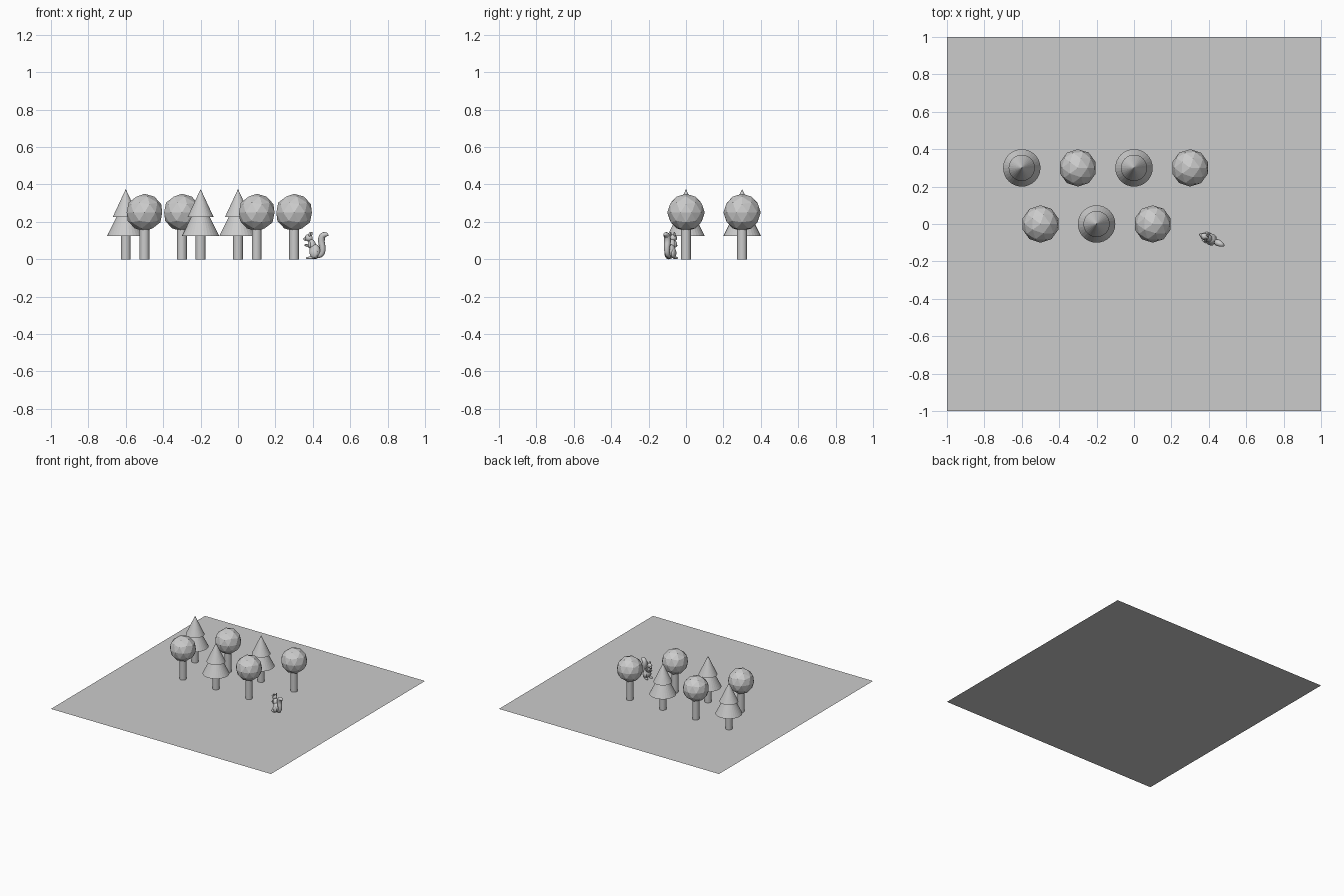
import bpy
from math import radians
from mathutils import Matrix, Vector, Euler

if "Cube" in bpy.data.objects:
    bpy.data.objects.remove(bpy.data.objects["Cube"])


def name_it(name):
    bpy.context.object.name = name
    return bpy.context.object


def cylinder(name, x, y, z0, z1, r):
    bpy.ops.mesh.primitive_cylinder_add(vertices=32, radius=r, depth=z1 - z0,
                                        location=(x, y, (z0 + z1) / 2))
    return name_it(name)


def cone(name, x, y, z0, z1, r):
    bpy.ops.mesh.primitive_cone_add(vertices=32, radius1=r, radius2=0, depth=z1 - z0,
                                    location=(x, y, (z0 + z1) / 2))
    return name_it(name)


# Ground sheet
bpy.ops.mesh.primitive_plane_add(size=2)
name_it("ground_sheet")

# Pine trees: trunk and two stacked cones
for x, y in [(-0.6, 0.3), (0.0, 0.3), (-0.2, 0.0)]:
    cylinder("pine_trunk", x, y, 0, 0.15, 0.026)
    cone("pine_lower_foliage", x, y, 0.125, 0.325, 0.1)
    cone("pine_upper_foliage", x, y, 0.225, 0.375, 0.07)

# Round trees: trunk and faceted crown
for x, y in [(-0.3, 0.3), (0.3, 0.3), (-0.5, 0.0), (0.1, 0.0)]:
    cylinder("round_tree_trunk", x, y, 0, 0.2, 0.026)
    bpy.ops.mesh.primitive_ico_sphere_add(subdivisions=2, radius=0.1, location=(x, y, 0.25))
    name_it("round_tree_crown")

# Squirrel frame: local +x points to its back, local y is sideways
squirrel = Matrix.Translation((0.41, -0.082, 0)) @ Matrix.Rotation(radians(-25), 4, 'Z')


def blob(name, loc, size, tilt=0):
    """Smooth ellipsoid; tilt leans its top towards the back."""
    bpy.ops.mesh.primitive_uv_sphere_add(segments=24, ring_count=14, radius=1)
    ob = name_it(name)
    bpy.ops.object.shade_smooth()
    ob.matrix_world = squirrel @ Matrix.LocRotScale(
        Vector(loc), Euler((0, radians(tilt), 0)), Vector(size))
    return ob


# Torso, head and snout
blob("squirrel_belly", (0.002, 0, 0.042), (0.031, 0.027, 0.039), -8)
blob("squirrel_chest", (-0.014, 0, 0.075), (0.021, 0.020, 0.034), -18)
blob("squirrel_head", (-0.035, 0, 0.114), (0.022, 0.018, 0.019), 20)
blob("squirrel_snout", (-0.054, 0, 0.108), (0.012, 0.010, 0.009), 15)
blob("squirrel_nose", (-0.065, 0, 0.110), (0.003, 0.004, 0.003))

# Paired parts
for side, s in (("left", -1), ("right", 1)):
    blob(f"squirrel_{side}_ear", (-0.025, s * 0.011, 0.133), (0.006, 0.005, 0.014), 12)
    blob(f"squirrel_{side}_eye", (-0.046, s * 0.0135, 0.118), (0.004, 0.003, 0.004))
    blob(f"squirrel_{side}_thigh", (0.003, s * 0.019, 0.032), (0.023, 0.012, 0.026), -15)
    blob(f"squirrel_{side}_foot", (-0.018, s * 0.020, 0.007), (0.025, 0.009, 0.007))
    blob(f"squirrel_{side}_upper_arm", (-0.023, s * 0.018, 0.080), (0.008, 0.007, 0.018), -10)
    blob(f"squirrel_{side}_forearm", (-0.036, s * 0.013, 0.071), (0.016, 0.006, 0.006), 15)
    blob(f"squirrel_{side}_paw", (-0.050, s * 0.008, 0.076), (0.006, 0.005, 0.006))

# Bushy tail: tapered tube along an S curve
path = [(0.010, 0.014, 0.006), (0.030, 0.016, 0.012), (0.047, 0.035, 0.014),
        (0.047, 0.065, 0.016), (0.038, 0.095, 0.018), (0.043, 0.124, 0.018),
        (0.060, 0.132, 0.015), (0.074, 0.131, 0.009), (0.082, 0.126, 0.001)]
curve = bpy.data.curves.new("squirrel_tail", 'CURVE')
curve.dimensions = '3D'
curve.bevel_depth = 1
curve.bevel_resolution = 4
curve.use_fill_caps = True
spline = curve.splines.new('NURBS')
spline.points.add(len(path) - 1)
spline.order_u = 3
spline.resolution_u = 6
spline.use_endpoint_u = True
for p, (x, z, r) in zip(spline.points, path):
    p.co = (x, 0, z, 1)
    p.radius = r
tail = bpy.data.objects.new("squirrel_tail", curve)
bpy.context.collection.objects.link(tail)
tail.matrix_world = squirrel
bpy.ops.object.select_all(action='DESELECT')
tail.select_set(True)
bpy.context.view_layer.objects.active = tail
bpy.ops.object.convert(target='MESH')
bpy.ops.object.shade_smooth()
